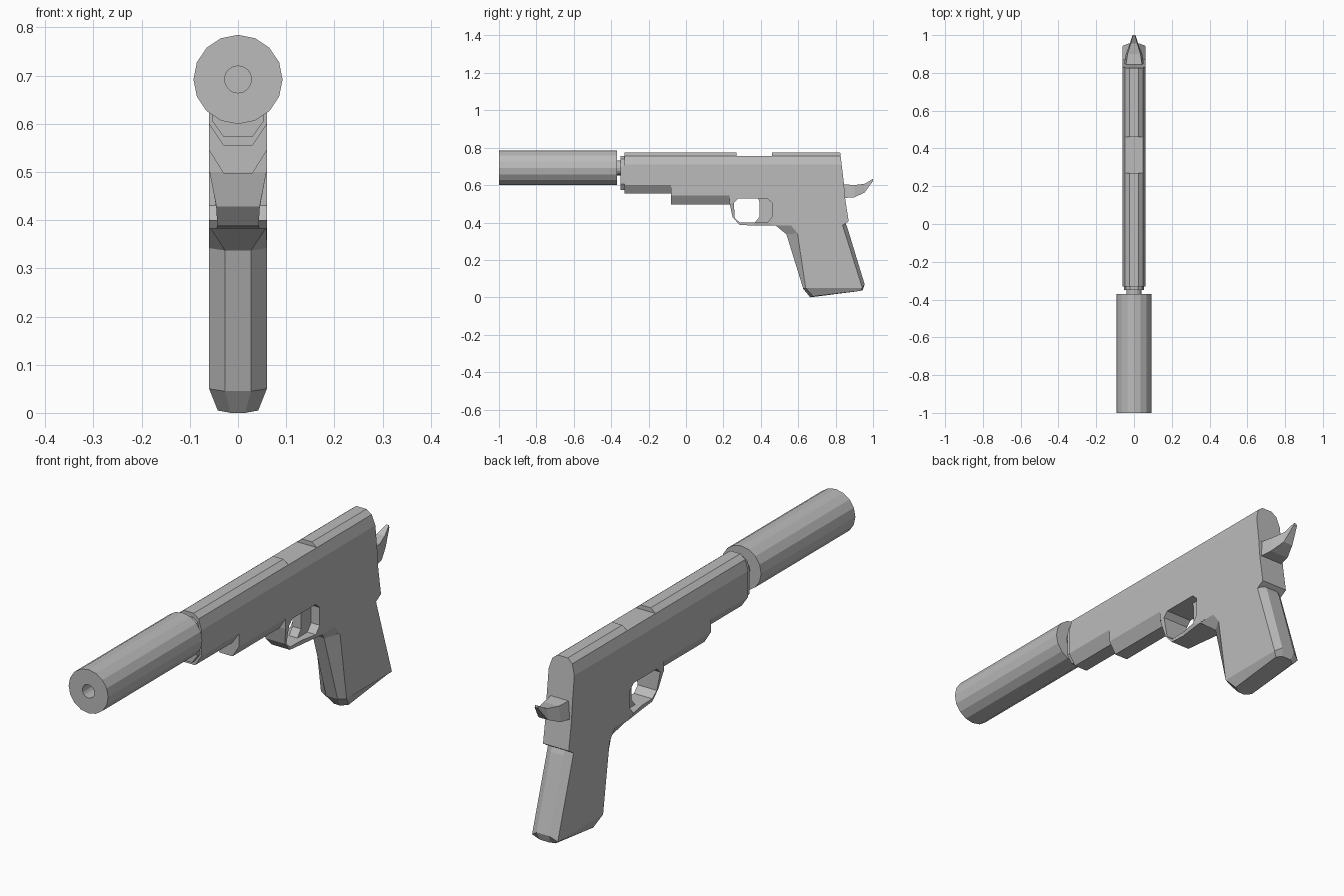
import bpy, bmesh, math

cube = bpy.data.objects.get("Cube")
if cube:
    bpy.data.objects.remove(cube)

grey = bpy.data.materials.new("plain grey")
grey.use_nodes = True
colour = (0.5, 0.5, 0.5, 1)
grey.diffuse_color = colour
grey.node_tree.nodes["Principled BSDF"].inputs["Base Color"].default_value = colour


def loft(name, sections, caps=True):
    """Skin a row of matching closed loops; without caps the row closes on itself."""
    bm = bmesh.new()
    rows = [[bm.verts.new(p) for p in s] for s in sections]
    n = len(rows[0])
    pairs = list(zip(rows, rows[1:]))
    if caps:
        bm.faces.new(rows[0])
        bm.faces.new(rows[-1])
    else:
        pairs.append((rows[-1], rows[0]))
    for a, b in pairs:
        for i in range(n):
            j = (i + 1) % n
            bm.faces.new((a[i], a[j], b[j], b[i]))
    bmesh.ops.recalc_face_normals(bm, faces=bm.faces)
    mesh = bpy.data.meshes.new(name)
    bm.to_mesh(mesh)
    bm.free()
    mesh.materials.append(grey)
    ob = bpy.data.objects.new(name, mesh)
    bpy.context.collection.objects.link(ob)
    return ob


def plate(name, profile, half):
    """Side profile (y, z) given a thickness across x."""
    return loft(name, [[(x, y, z) for y, z in profile] for x in (-half, half)])


def bar(name, half_section, y0, y1, slant=0):
    """Half cross-section (x, z), mirrored and run along y; slant leans the rear end."""
    loop = half_section + [(-x, z) for x, z in reversed(half_section)]
    rear = [(x, y1 - slant * (z - 0.62), z) for x, z in loop]
    return loft(name, [[(x, y0, z) for x, z in loop], rear])


# Suppressor with bore and the short barrel behind it
rings = [(0.028, -0.9), (0.028, -1), (0.0925, -1), (0.0925, -0.37),
         (0.04, -0.37), (0.04, -0.33)]
turns = [math.tau * i / 16 for i in range(16)]
loft("suppressor", [[(r * math.sin(a), y, 0.692 + r * math.cos(a)) for a in turns]
                    for r, y in rings])

# Slide, with the raised top split by the ejection port
bar("bushing", [(0.022, 0.755), (0.043, 0.74), (0.053, 0.7), (0.053, 0.605),
                (0.03, 0.573)], -0.35, -0.32)
bar("slide", [(0.047, 0.755), (0.06, 0.71), (0.06, 0.6)], -0.33, 0.843, 0.12)
for name, y0, y1, slant in (("slide_top_front", -0.33, 0.27, 0),
                            ("slide_top_rear", 0.46, 0.843, 0.12)):
    bar(name, [(0.024, 0.773), (0.047, 0.755)], y0, y1, slant)

# Stepped underside with chamfered edges
bar("dust_cover", [(0.06, 0.61), (0.06, 0.6), (0.03, 0.555)], -0.33, -0.07)
bar("frame_rail", [(0.06, 0.61), (0.06, 0.545), (0.03, 0.497)], -0.08, 0.25)

# Frame above the trigger and grip
plate("frame", [(0.233, 0.5), (0.233, 0.61), (0.844, 0.61), (0.852, 0.52), (0.87, 0.406),
                (0.837, 0.385), (0.478, 0.385), (0.46, 0.42), (0.46, 0.505),
                (0.435, 0.528), (0.278, 0.528), (0.256, 0.505)], 0.06)

# Trigger guard: outer and inner outline with a changing half width
guard = [(0.233, 0.505, 0.257, 0.51, 0.06), (0.249, 0.428, 0.259, 0.425, 0.045),
         (0.286, 0.388, 0.287, 0.4, 0.043), (0.36, 0.383, 0.36, 0.4, 0.045),
         (0.48, 0.383, 0.435, 0.4, 0.06), (0.48, 0.43, 0.46, 0.43, 0.06)]
loft("trigger_guard", [[(-w, a, b), (w, a, b), (w, c, d), (-w, c, d)]
                       for a, b, c, d, w in guard])
plate("trigger", [(0.385, 0.535), (0.392, 0.51), (0.392, 0.43), (0.365, 0.395),
                  (0.47, 0.395), (0.47, 0.535)], 0.02)

# Grip: each level lists front, front side, rear side and rear corners as (x, y, z)
levels = [
    [(0.059, 0.478, 0.385), (0.06, 0.56, 0.386), (0.06, 0.837, 0.4), (0.03, 0.85, 0.4)],
    [(0.027, 0.537, 0.337), (0.06, 0.596, 0.342), (0.06, 0.837, 0.385), (0.03, 0.862, 0.375)],
    [(0.027, 0.627, 0.045), (0.06, 0.64, 0.05), (0.06, 0.943, 0.05), (0.03, 0.955, 0.07)],
    [(0.015, 0.664, 0), (0.042, 0.68, 0.005), (0.042, 0.93, 0.034), (0.022, 0.945, 0.038)],
]
loft("grip", [half + [(-x, y, z) for x, y, z in reversed(half)] for half in levels])

# Hammer spur tapering to the rear
spur = [(0.83, 0.53, 0.605, 0.055), (0.9, 0.535, 0.6, 0.043),
        (0.955, 0.56, 0.607, 0.022), (1, 0.622, 0.633, 0.008)]
loft("hammer", [[(-w, y, lo), (w, y, lo), (w * 0.8, y, hi), (-w * 0.8, y, hi)]
                for y, lo, hi, w in spur])
